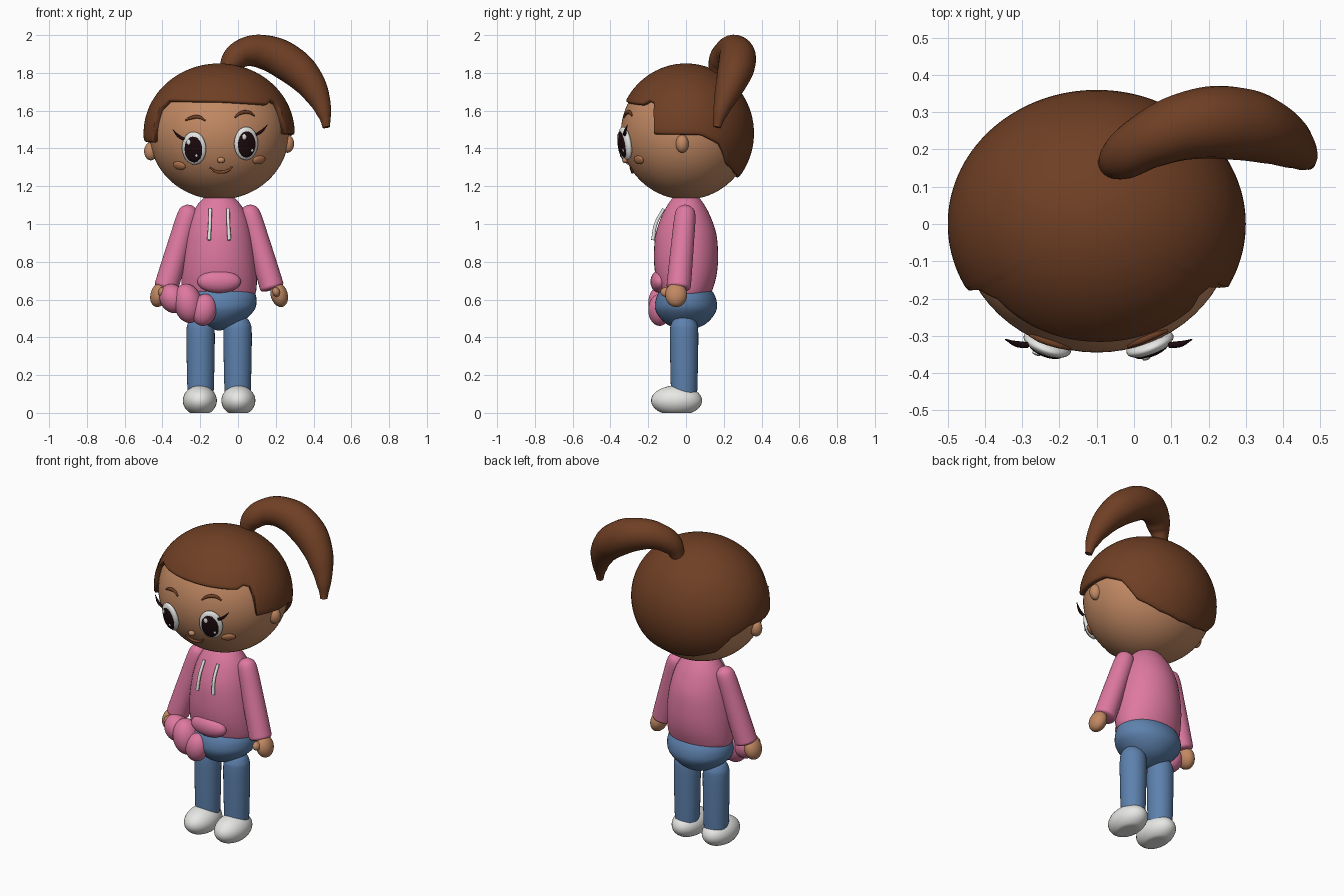
import bpy, bmesh, math
from mathutils import Matrix, Vector

if "Cube" in bpy.data.objects:
    bpy.data.objects.remove(bpy.data.objects["Cube"])


def material(name, rgb):
    m = bpy.data.materials.new(name)
    m.use_nodes = True
    m.diffuse_color = (*rgb, 1)
    m.node_tree.nodes["Principled BSDF"].inputs["Base Color"].default_value = (*rgb, 1)
    return m


HAIR = material("brown hair", (0.16, 0.05, 0.018))
SKIN = material("tan skin", (0.54, 0.25, 0.125))
CHEEK = material("warm cheek", (0.48, 0.19, 0.085))
PINK = material("pink cloth", (0.73, 0.19, 0.35))
BLUE = material("denim blue", (0.11, 0.22, 0.42))
WHITE = material("soft white", (0.8, 0.8, 0.78))
DARK = material("near black", (0.012, 0.003, 0.004))
LIP = material("lip brown", (0.22, 0.07, 0.03))

CX = -0.1                                  # body centre line
HEAD = Vector((CX, 0, 1.48))
HEAD_R = Vector((0.37, 0.345, 0.35))


def finish(name, bm, mat):
    bmesh.ops.recalc_face_normals(bm, faces=bm.faces)
    me = bpy.data.meshes.new(name)
    bm.to_mesh(me)
    bm.free()
    me.materials.append(mat)
    for p in me.polygons:
        p.use_smooth = True
    ob = bpy.data.objects.new(name, me)
    bpy.context.collection.objects.link(ob)
    return ob


def ellipsoid(name, loc, radii, mat, rot=Matrix(), floor=None, seg=32):
    bm = bmesh.new()
    m = Matrix.Translation(loc) @ rot @ Matrix.Diagonal((*radii, 1))
    bmesh.ops.create_uvsphere(bm, u_segments=seg, v_segments=seg * 2 // 3, radius=1, matrix=m)
    if floor is not None:
        for v in bm.verts:
            v.co.z = max(v.co.z, floor)
    return finish(name, bm, mat)


def skin_rings(bm, rings):
    rows = [[bm.verts.new(p) for p in ring] for ring in rings]
    n = len(rows[0])
    for a, b in zip(rows, rows[1:]):
        for i in range(n):
            bm.faces.new((a[i], a[(i + 1) % n], b[(i + 1) % n], b[i]))
    bm.faces.new(rows[0])
    bm.faces.new(rows[-1])


def smooth_profile(pts, steps=5):
    """Catmull-Rom interpolation of profile points."""
    p = [Vector(q) for q in [pts[0]] + pts + [pts[-1]]]
    out = []
    for a, b, c, d in zip(p, p[1:], p[2:], p[3:]):
        for k in range(steps):
            t = k / steps
            out.append(0.5 * (2 * b + (c - a) * t + (2 * a - 5 * b + 4 * c - d) * t * t
                              + (3 * b - a - 3 * c + d) * t ** 3))
    return out + [p[-1]]


def lathe(name, profile, mat, matrix=Matrix(), seg=40):
    """Profile points are (height, x radius, y radius)."""
    bm = bmesh.new()
    turns = [2 * math.pi * i / seg for i in range(seg)]
    skin_rings(bm, [[matrix @ Vector((rx * math.cos(a), ry * math.sin(a), z)) for a in turns]
                    for z, rx, ry in smooth_profile(profile)])
    return finish(name, bm, mat)


def tube(name, points, mat, res=6):
    """Points are (x, y, z, radius)."""
    cu = bpy.data.curves.new(name + "_path", "CURVE")
    cu.dimensions = "3D"
    cu.bevel_depth, cu.bevel_resolution, cu.resolution_u = 1, res, 8
    cu.use_fill_caps = True
    s = cu.splines.new("BEZIER")
    s.radius_interpolation = "CARDINAL"
    s.bezier_points.add(len(points) - 1)
    for bp, (x, y, z, r) in zip(s.bezier_points, points):
        bp.co, bp.radius = (x, y, z), r
        bp.handle_left_type = bp.handle_right_type = "AUTO"
    helper = bpy.data.objects.new(name + "_path", cu)
    bpy.context.collection.objects.link(helper)
    bpy.context.view_layer.update()
    me = bpy.data.meshes.new_from_object(helper.evaluated_get(bpy.context.evaluated_depsgraph_get()))
    bpy.data.objects.remove(helper)
    bm = bmesh.new()
    bm.from_mesh(me)
    bpy.data.meshes.remove(me)
    return finish(name, bm, mat)


def face_point(x, z, lift=0.0):
    dx, dz = (x - HEAD.x) / HEAD_R.x, (z - HEAD.z) / HEAD_R.z
    p = Vector((x, -HEAD_R.y * math.sqrt(max(0, 1 - dx * dx - dz * dz)), z))
    n = Vector([(p[i] - HEAD[i]) / HEAD_R[i] ** 2 for i in range(3)]).normalized()
    return p + n * lift, n


def on_face(name, x, z, radii, mat, lift=0.0, tilt=0.0):
    p, n = face_point(x, z, lift)
    rot = n.to_track_quat("-Y", "Z").to_matrix().to_4x4() @ Matrix.Rotation(tilt, 4, "Y")
    return ellipsoid(name, p, radii, mat, rot)


def face_tube(name, pts, mat, lift):
    return tube(name, [(*face_point(x, z, lift)[0], r) for x, z, r in pts], mat, 3)


# Head and ears
ellipsoid("head", HEAD, HEAD_R, SKIN, seg=64)
ellipsoid("left_ear", (0.262, -0.02, 1.425), (0.035, 0.034, 0.048), SKIN)
ellipsoid("right_ear", (-0.462, -0.02, 1.385), (0.035, 0.034, 0.048), SKIN)

# Hair cap: hairline height by direction in degrees from the front
HAIRLINE = [(-180, 1.24), (-155, 1.25), (-133, 1.29), (-120, 1.39), (-103, 1.44), (-75, 1.43),
            (-62, 1.43), (-58, 1.61), (-50, 1.655), (0, 1.65), (45, 1.635), (52, 1.655),
            (59, 1.64), (62, 1.475), (103, 1.47), (120, 1.42), (133, 1.31), (155, 1.26), (180, 1.24)]


def hairline(deg):
    for (a, za), (b, zb) in zip(HAIRLINE, HAIRLINE[1:]):
        if a <= deg <= b:
            return za + (zb - za) * (deg - a) / (b - a)


def hair_ring(frac, scale=1.0):
    ring = []
    for i in range(180):
        deg = -180 + i * 2
        a = math.radians(deg)
        t = math.acos((hairline(deg) - HEAD.z) / 0.37) * frac
        ring.append((HEAD.x + 0.4 * scale * math.sin(t) * math.sin(a),
                     -0.36 * scale * math.sin(t) * math.cos(a),
                     HEAD.z + 0.37 * scale * math.cos(t)))
    return ring


bm = bmesh.new()
skin_rings(bm, [hair_ring(0.002 + 0.978 * k / 28) for k in range(29)]
           + [hair_ring(0.995, 0.99), hair_ring(1, 0.965), hair_ring(0.99, 0.9)])
finish("hair_cap", bm, HAIR)

# Ponytail
tube("ponytail", [(-0.06, 0.16, 1.79, 0.04), (-0.03, 0.18, 1.86, 0.062), (0.04, 0.225, 1.91, 0.077),
                  (0.15, 0.265, 1.907, 0.092), (0.27, 0.27, 1.85, 0.098), (0.365, 0.245, 1.765, 0.085),
                  (0.425, 0.21, 1.67, 0.062), (0.457, 0.18, 1.58, 0.037), (0.468, 0.165, 1.512, 0.02)],
     HAIR, 10)

# Eyes, brows, lashes and cheeks
for side, x, z, s in (("right", -0.23, 1.403, -1), ("left", 0.04, 1.428, 1)):
    tilt = -s * 0.08
    on_face(side + "_eye", x, z, (0.067, 0.026, 0.089), WHITE, 0.008, tilt)
    on_face(side + "_pupil", x - s * 0.002, z - 0.003, (0.05, 0.016, 0.07), DARK, 0.023, tilt)
    on_face(side + "_eye_glint", x - 0.018, z + 0.035, (0.012, 0.005, 0.015), WHITE, 0.037)
    on_face(side + "_eye_small_glint", x + 0.02, z - 0.03, (0.007, 0.005, 0.009), WHITE, 0.036)
    bx, bz = x - s * 0.005, z + 0.14
    face_tube(side + "_brow", [(bx - 0.052, bz - s * 0.005, 0.004), (bx - 0.025, bz + 0.017, 0.009),
                               (bx + 0.02, bz + 0.022, 0.009), (bx + 0.052, bz + 0.004, 0.004)], HAIR, 0.004)
    lx, lz = x + s * 0.055, z + 0.045
    tube(side + "_lash", [(lx, -0.325, lz, 0.008), (lx + s * 0.03, -0.322, lz + 0.018, 0.008),
                          (lx + s * 0.06, -0.31, lz + 0.052, 0.002)], DARK, 3)
    on_face(side + "_cheek", CX + s * 0.21, 1.325 + s * 0.015, (0.04, 0.012, 0.024), CHEEK, 0.002, -s * 0.1)

# Nose and mouth
on_face("nose", -0.09, 1.34, (0.02, 0.016, 0.016), SKIN, 0.006)
face_tube("mouth", [(-0.147, 1.3, 0.004), (-0.12, 1.281, 0.007), (-0.088, 1.276, 0.008),
                    (-0.055, 1.284, 0.007), (-0.03, 1.305, 0.004)], LIP, 0.003)

# Hoodie body, front pocket and drawstrings
centre = Matrix.Translation((CX, 0, 0))
lathe("hoodie_body", [(0.62, 0.185, 0.125), (0.65, 0.197, 0.14), (0.73, 0.2, 0.162), (0.83, 0.194, 0.17),
                      (0.95, 0.175, 0.16), (1.05, 0.145, 0.125), (1.12, 0.1, 0.085), (1.16, 0.05, 0.05)],
      PINK, centre)
ellipsoid("front_pocket", (CX, -0.14, 0.695), (0.115, 0.048, 0.06), PINK)
for side, s in (("left", 1), ("right", -1)):
    x = CX + s * 0.047
    tube(side + "_drawstring", [(x, -0.118, 1.08, 0.009), (x + s * 0.002, -0.16, 1.0, 0.009),
                                (x + s * 0.007, -0.175, 0.915, 0.01)], WHITE, 3)

# Gathered pink bundle at the right hip
for i, (loc, radii, tilt) in enumerate([((-0.345, -0.1, 0.605), (0.068, 0.07, 0.08), -0.5),
                                        ((-0.265, -0.12, 0.58), (0.075, 0.08, 0.105), -0.2),
                                        ((-0.18, -0.14, 0.545), (0.067, 0.06, 0.085), 0.2)]):
    ellipsoid(f"hip_bundle_lobe_{i + 1}", loc, radii, PINK, Matrix.Rotation(tilt, 4, "Y"))

# Trouser seat
lathe("trouser_seat", [(0.66, 0.17, 0.12), (0.64, 0.188, 0.142), (0.6, 0.198, 0.16), (0.55, 0.19, 0.163),
                       (0.5, 0.145, 0.135), (0.46, 0.085, 0.085), (0.435, 0.004, 0.004)], BLUE, centre)

# Arms, hands, legs and shoes on both sides
for side, s in (("left", 1), ("right", -1)):
    shoulder = Vector((CX + s * 0.15, 0, 1.1))
    wrist = Vector((CX + s * 0.283, -0.04, 0.655))
    axis = wrist - shoulder
    n = axis.length
    sleeve = [(0, 0.004), (0.01, 0.03), (0.05, 0.054), (0.2, 0.06), (n - 0.05, 0.064), (n - 0.01, 0.062),
              (n, 0.045)]
    turn = axis.to_track_quat("Z", "Y").to_matrix().to_4x4()
    lathe(side + "_sleeve", [(h, r, r) for h, r in sleeve], PINK, Matrix.Translation(shoulder) @ turn, 28)
    swing = Matrix.Rotation(-s * 0.28, 4, "Y")
    ellipsoid(side + "_hand", (CX + s * 0.318, -0.052, 0.625), (0.045, 0.058, 0.066), SKIN, swing)
    ellipsoid(side + "_thumb", (CX + s * 0.302, -0.105, 0.64), (0.02, 0.03, 0.026), SKIN, swing)

    leg = [(0.08, 0.068), (0.2, 0.072), (0.42, 0.075), (0.475, 0.067), (0.505, 0.045), (0.52, 0.004)]
    lathe(side + "_leg", [(h, r, r) for h, r in leg], BLUE, Matrix.Translation((CX + s * 0.098, -0.01, 0)), 32)
    ellipsoid(side + "_shoe", (CX + s * 0.102, -0.05, 0.065), (0.09, 0.135, 0.08), WHITE, floor=0.0)
